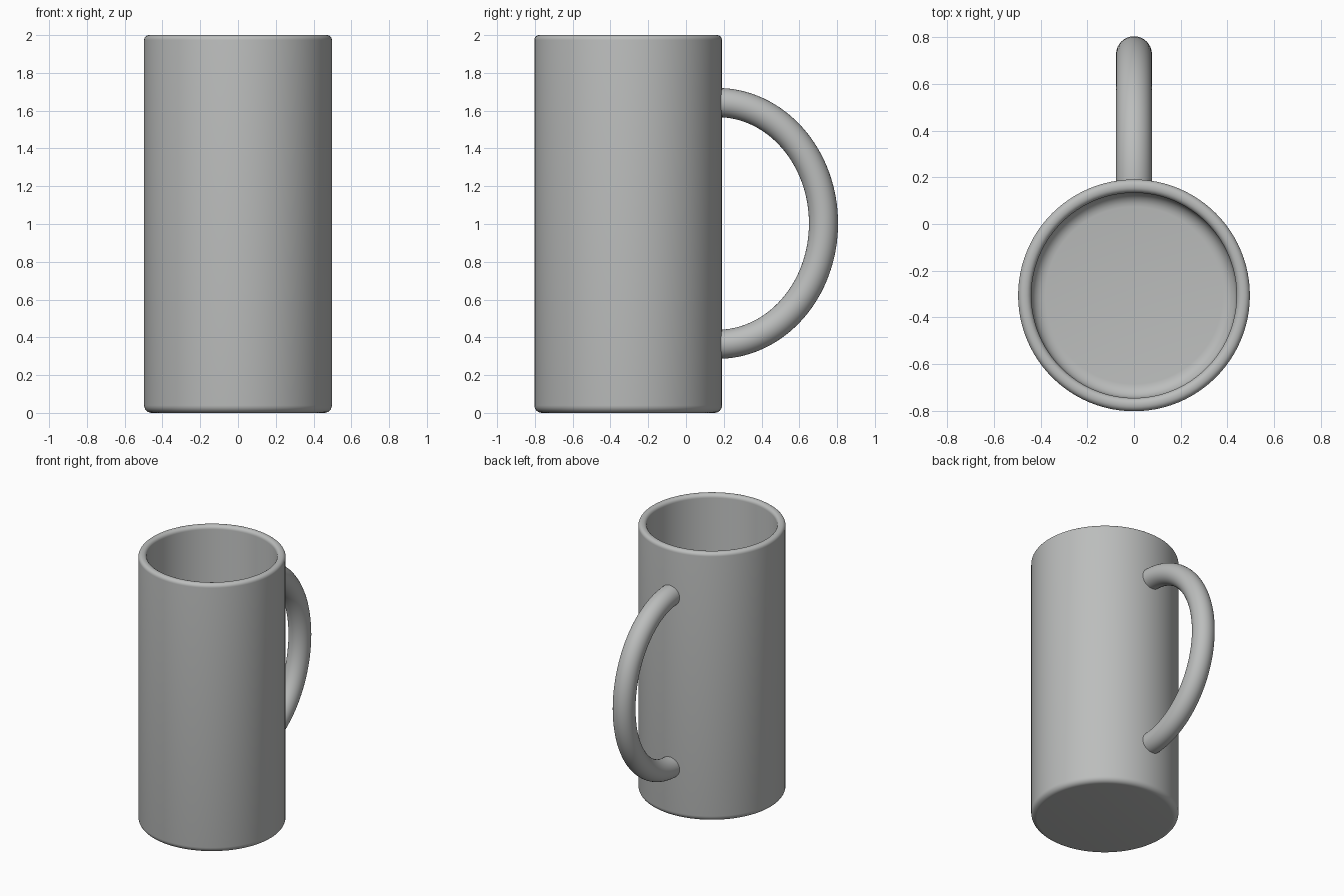
import bpy, bmesh, math
from mathutils import Vector

if "Cube" in bpy.data.objects:
    bpy.data.objects.remove(bpy.data.objects["Cube"])

CY, R, RI = -0.306, 0.497, 0.44   # body centre y, outer and inner radius
FLOOR = 0.07

grey = bpy.data.materials.new("ceramic_grey")
grey.diffuse_color = (0.5, 0.51, 0.505, 1)
grey.use_nodes = True
grey.node_tree.nodes["Principled BSDF"].inputs["Base Color"].default_value = grey.diffuse_color


def make_object(name, bm):
    bmesh.ops.recalc_face_normals(bm, faces=bm.faces)
    mesh = bpy.data.meshes.new(name)
    bm.to_mesh(mesh)
    bm.free()
    obj = bpy.data.objects.new(name, mesh)
    bpy.context.collection.objects.link(obj)
    mesh.materials.append(grey)
    for p in mesh.polygons:
        p.use_smooth = True
    return obj


def arc(cr, cz, rad, a0, a1, n=6):
    """Points of a fillet in the radius/height plane, angles in degrees."""
    angles = [math.radians(a0 + (a1 - a0) * i / n) for i in range(n + 1)]
    return [(cr + rad * math.cos(a), cz + rad * math.sin(a)) for a in angles]


def skin(bm, rings):
    """Join closed rings of vertices with quads and cap both ends."""
    n = len(rings[0])
    for a, b in zip(rings, rings[1:]):
        for i in range(n):
            j = (i + 1) % n
            bm.faces.new((a[i], a[j], b[j], b[i]))
    bm.faces.new(rings[0])
    bm.faces.new(rings[-1])


# Mug body: rounded foot, outer wall, rounded rim, inner wall, filleted floor
B, T, F = 0.04, 0.026, 0.06
profile = (arc(R - B, B, B, -90, 0)
           + arc(R - T, 2 - T, T, 0, 90)
           + arc(RI + T, 2 - T, T, 90, 180)
           + arc(RI - F, FLOOR + F, F, 0, -90))
bm = bmesh.new()
N = 96
rings = [[bm.verts.new((r * math.cos(2 * math.pi * i / N),
                        CY + r * math.sin(2 * math.pi * i / N), z))
          for i in range(N)] for r, z in profile]
skin(bm, rings)
make_object("mug_body", bm)

# Handle: round tube swept along half an ellipse, ends sunk in the wall
HY, HZ, A, H, TUBE = 0.165, 1.003, 0.563, 0.64, 0.077
bm = bmesh.new()
STEPS, SIDES = 64, 32
rings = []
for s in range(STEPS + 1):
    t = math.pi * (s / STEPS - 0.5)
    centre = Vector((0, HY + A * math.cos(t), HZ + H * math.sin(t)))
    normal = Vector((0, H * math.cos(t), A * math.sin(t))).normalized()
    rings.append([bm.verts.new(centre
                               + normal * TUBE * math.cos(2 * math.pi * k / SIDES)
                               + Vector((TUBE * math.sin(2 * math.pi * k / SIDES), 0, 0)))
                  for k in range(SIDES)])
skin(bm, rings)
handle = make_object("handle", bm)

# Keep the foot, floor and tube ends crisp where they turn sharply
for obj in bpy.context.scene.objects:
    obj.select_set(True)
bpy.context.view_layer.objects.active = handle
bpy.ops.object.shade_smooth_by_angle(angle=math.radians(40))
